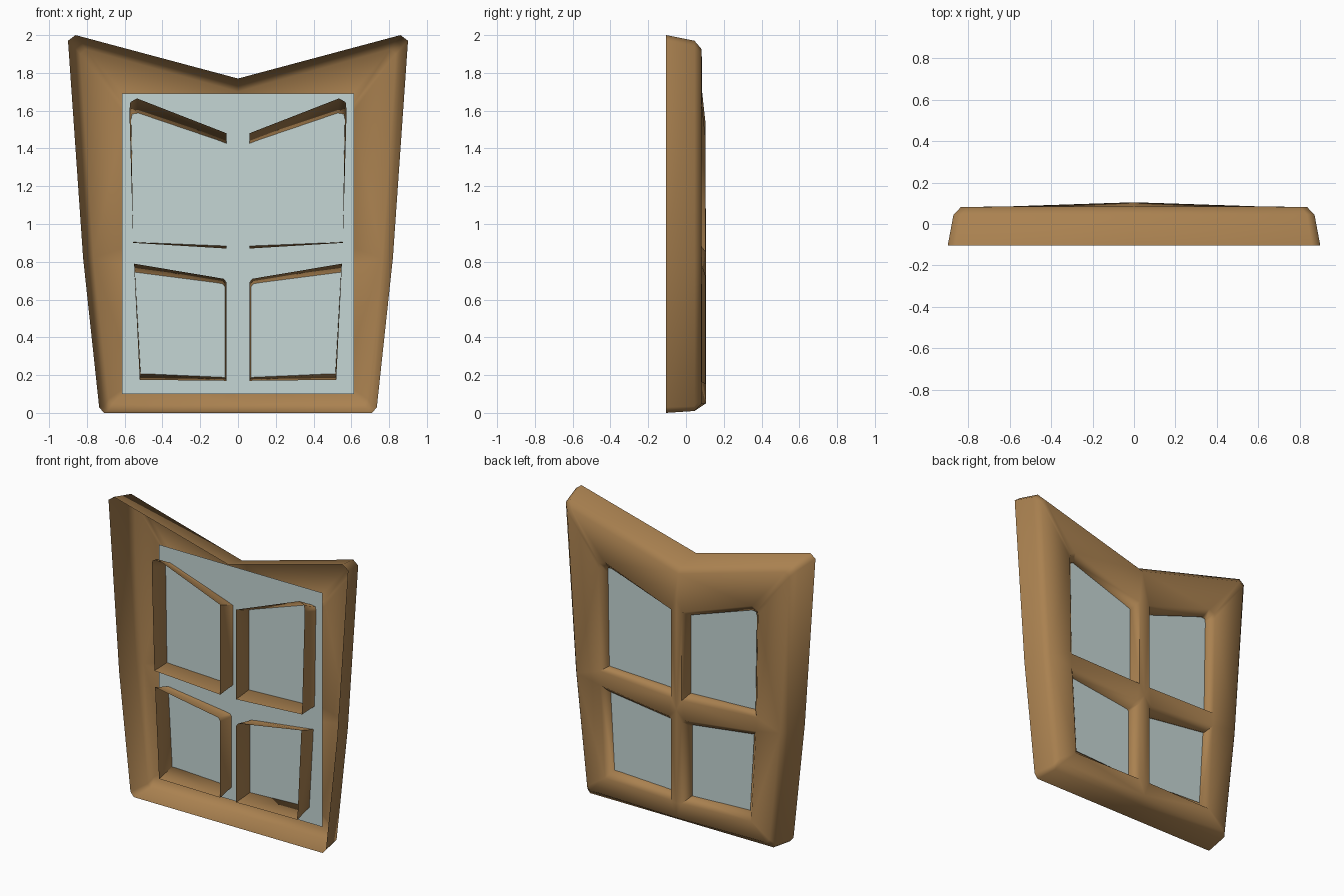
import bpy
import bmesh
import math

if "Cube" in bpy.data.objects:
    bpy.data.objects.remove(bpy.data.objects["Cube"], do_unlink=True)


def make_material(name, colour):
    material = bpy.data.materials.new(name)
    material.use_nodes = True
    material.diffuse_color = colour
    material.node_tree.nodes["Principled BSDF"].inputs["Base Color"].default_value = colour
    return material


def make_object(name, bm, material):
    mesh = bpy.data.meshes.new(name)
    bm.to_mesh(mesh)
    bm.free()
    mesh.materials.append(material)
    obj = bpy.data.objects.new(name, mesh)
    bpy.context.collection.objects.link(obj)
    return obj


FRONT, SHOULDER, FACE = -0.105, 0.045, 0.083  # depth of each outline


def bulge(x, z):
    """The face swells gently towards the centre line below the top rail."""
    fade = min(1, max(0, (1.72 - z) / 0.2))
    return 0.022 * max(0, 1 - abs(x) / 0.6) * fade


def add_outline(bm, points, y):
    swell = 1 if y == FACE else 0
    return [bm.verts.new((x, y + swell * bulge(x, z), z)) for x, z in points]


def add_wall(bm, outlines, closed):
    """Skin successive outlines and return the last one."""
    loops = [add_outline(bm, pts, y) for pts, y in zip(outlines, (FRONT, SHOULDER, FACE))]
    count = len(loops[0])
    for a, b in zip(loops, loops[1:]):
        for i in range(count if closed else count - 1):
            j = (i + 1) % count
            bm.faces.new((a[i], a[j], b[j], b[i]))
    return loops[-1]


def edges_along(bm, verts, closed):
    pairs = list(zip(verts, verts[1:])) + ([(verts[-1], verts[0])] if closed else [])
    return [bm.edges.get(p) or bm.edges.new(p) for p in pairs]


# Left half of the outer rim, from bottom centre round to the top notch
rim = [
    [(0, 0), (.71, 0), (.735, .03), (.82, .82), (.9, 1.97), (.86, 2), (0, 1.77)],
    [(0, .01), (.69, .01), (.71, .035), (.795, .82), (.872, 1.94), (.835, 1.97), (0, 1.74)],
    [(0, .05), (.665, .05), (.685, .075), (.765, .82), (.835, 1.9), (.805, 1.925), (0, 1.7)],
]
# Openings for the upper and lower panes, from front to rear
upper_opening = [
    [(.06, .87), (.555, .9), (.575, 1.6), (.57, 1.645), (.535, 1.665), (.06, 1.48)],
    [(.06, .885), (.555, .905), (.565, 1.55), (.56, 1.575), (.53, 1.58), (.06, 1.42)],
    [(.04, .855), (.59, .88), (.6, 1.58), (.595, 1.61), (.555, 1.63), (.04, 1.455)],
]
lower_opening = [
    [(.06, .17), (.52, .175), (.55, .79), (.075, .71), (.06, .69)],
    [(.07, .19), (.515, .21), (.545, .74), (.08, .68), (.07, .665)],
    [(.04, .155), (.55, .165), (.585, .785), (.06, .725), (.04, .71)],
]

# Window frame: an open-fronted shell, half modelled and mirrored
bm = bmesh.new()
rim_face = add_wall(bm, rim, closed=False)
centre_line = add_outline(bm, [(0, z) for z in (1.53, .78, .15)], FACE)
border = edges_along(bm, rim_face + centre_line, closed=True)
for opening in (upper_opening, lower_opening):
    border += edges_along(bm, add_wall(bm, opening, closed=True), closed=True)
bmesh.ops.triangle_fill(bm, edges=border, use_beauty=True, normal=(0, 1, 0))
bmesh.ops.recalc_face_normals(bm, faces=bm.faces)
largest = max(bm.faces, key=lambda f: abs(f.normal.y) * f.calc_area())
if largest.normal.y < 0:
    bmesh.ops.reverse_faces(bm, faces=bm.faces)

wood = make_material("warm wood", (0.40, 0.22, 0.08, 1))
frame = make_object("window_frame", bm, wood)
mirror = frame.modifiers.new("Mirror", "MIRROR")
mirror.use_clip = True
bpy.context.view_layer.objects.active = frame
frame.select_set(True)
bpy.ops.object.modifier_apply(modifier=mirror.name)
bpy.ops.object.shade_smooth_by_angle(angle=math.radians(65))

# Glass: one thin sheet behind the four openings
bm = bmesh.new()
corners = [(-.615, .1), (.615, .1), (.615, 1.69), (-.615, 1.69)]
bm.faces.new(add_outline(bm, corners, 0.03))
glass = make_material("pale glass", (0.56, 0.67, 0.66, 1))
make_object("glass_pane", bm, glass)
